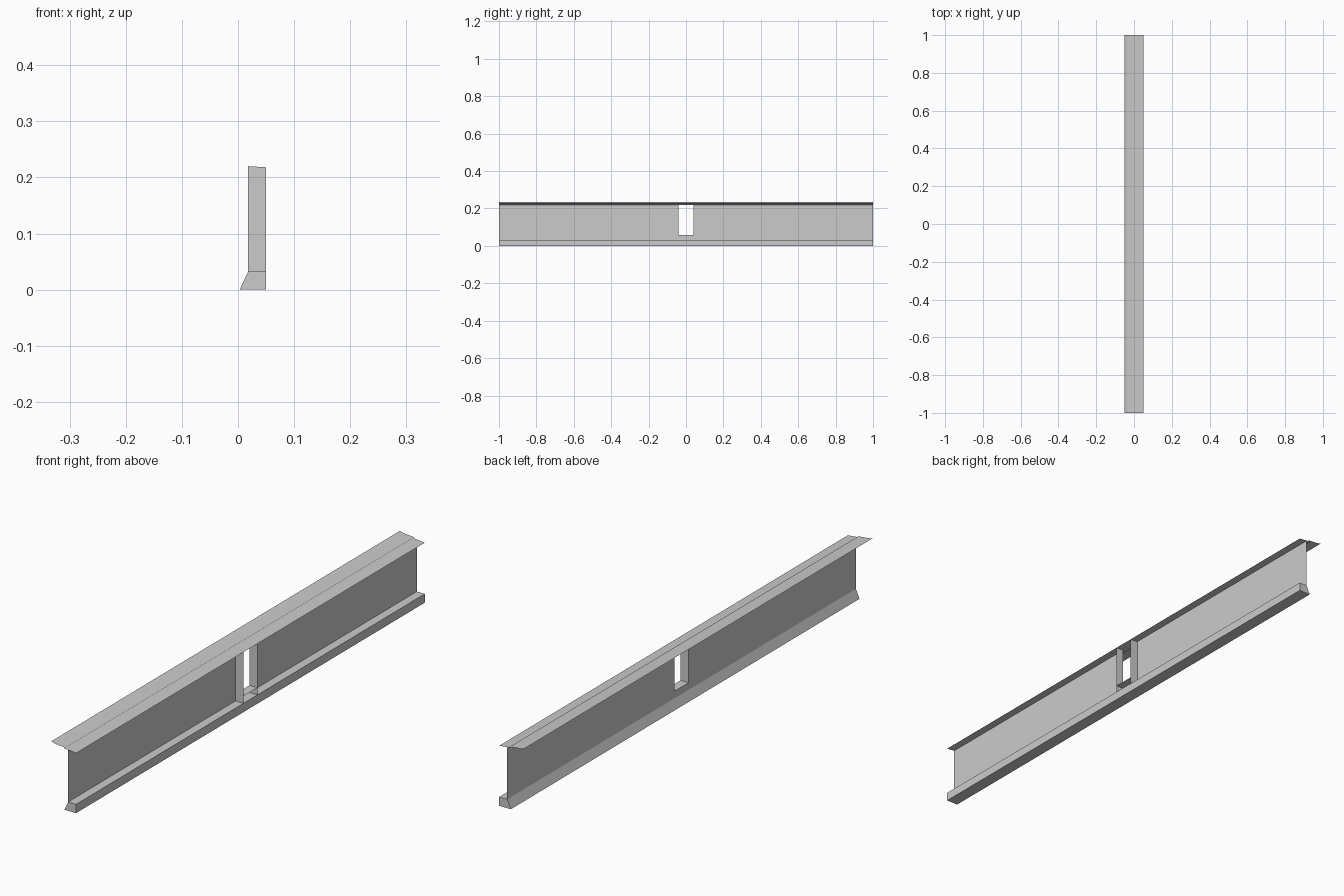
import bpy

cube = bpy.data.objects.get("Cube")
if cube:
    bpy.data.objects.remove(cube, do_unlink=True)

grey = bpy.data.materials.new("plain grey")
grey.use_nodes = True
colour = (0.6, 0.6, 0.6, 1)
grey.diffuse_color = colour
grey.node_tree.nodes["Principled BSDF"].inputs["Base Color"].default_value = colour

END = 1.0                       # half length
WALL, EDGE = 0.018, 0.05        # wall plane and outer edge in x
LEDGE, SILL, TOP = 0.032, 0.058, 0.22
GAP = 0.04                      # half width of the opening


def make(name, verts, faces):
    mesh = bpy.data.meshes.new(name)
    mesh.from_pydata(verts, [], faces)
    mesh.materials.append(grey)
    obj = bpy.data.objects.new(name, mesh)
    bpy.context.collection.objects.link(obj)
    return obj


def sweep(name, profile, y0, y1, closed=False):
    """Extrude an x-z profile along y, capped when closed."""
    n = len(profile)
    verts = [(x, y, z) for y in (y0, y1) for x, z in profile]
    sides = n if closed else n - 1
    faces = [(i, i + n, (i + 1) % n + n, (i + 1) % n) for i in range(sides)]
    if closed:
        faces += [tuple(range(n)), tuple(reversed(range(n, 2 * n)))]
    return make(name, verts, faces)


# Plinth with a sloped back and a flat ledge
sweep("plinth", [(0.003, 0), (EDGE, 0), (EDGE, LEDGE), (WALL, LEDGE)],
      -END, END, closed=True)

# Thin wall on both sides of the opening, and below it
sweep("wall_front", [(WALL, LEDGE), (WALL, TOP)], -END, -GAP)
sweep("wall_back", [(WALL, LEDGE), (WALL, TOP)], GAP, END)
sweep("wall_below_opening", [(WALL, LEDGE), (WALL, SILL)], -GAP, GAP)

# Opening surround
sweep("sill", [(WALL, SILL), (EDGE, SILL)], -GAP, GAP)
for name, y in (("jamb_front", -GAP), ("jamb_back", GAP)):
    make(name, [(WALL, y, LEDGE), (EDGE, y, LEDGE),
                (EDGE, y, 0.218), (WALL, y, TOP)], [(0, 1, 2, 3)])

# Thin folded roof with an overlapping step
sweep("roof", [(-0.05, 0.234), (-0.037, 0.23), (0.007, 0.226),
               (0.0, 0.223), (EDGE, 0.218)], -END, END)
